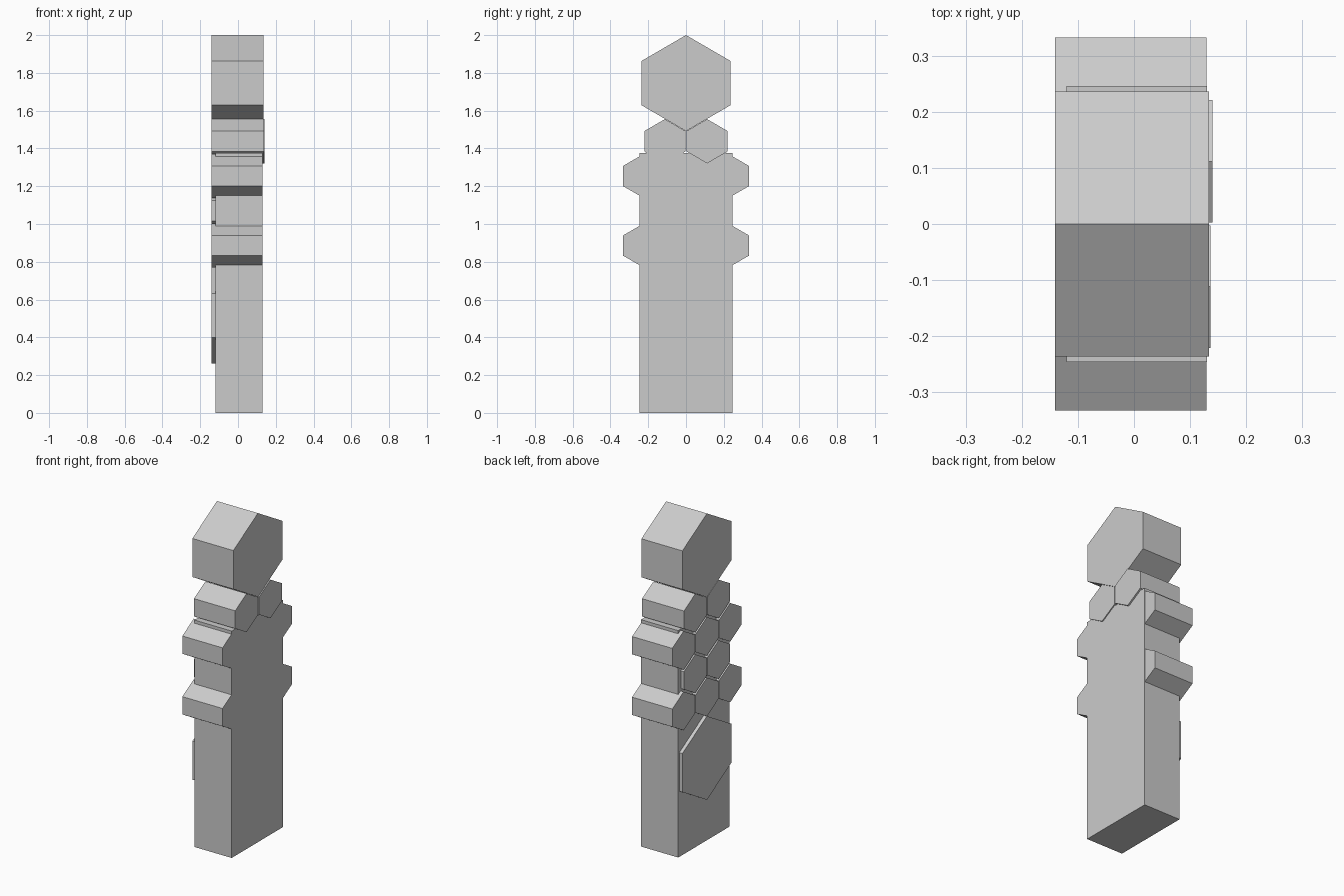
import bpy, bmesh

if "Cube" in bpy.data.objects:
    bpy.data.objects.remove(bpy.data.objects["Cube"])


def prism(name, outline, x0, x1):
    """Extrude a (y, z) outline along x."""
    bm = bmesh.new()
    face = bm.faces.new([bm.verts.new((x0, y, z)) for y, z in outline])
    new = bmesh.ops.extrude_face_region(bm, geom=[face])["geom"]
    verts = [v for v in new if isinstance(v, bmesh.types.BMVert)]
    bmesh.ops.translate(bm, verts=verts, vec=(x1 - x0, 0, 0))
    bmesh.ops.recalc_face_normals(bm, faces=bm.faces)
    mesh = bpy.data.meshes.new(name)
    bm.to_mesh(mesh)
    bm.free()
    obj = bpy.data.objects.new(name, mesh)
    bpy.context.collection.objects.link(obj)
    return obj


def hexagon(y, z, half_w, half_h, half_side):
    """Pointed-top hexagon outline."""
    return [(y, z + half_h), (y + half_w, z + half_side), (y + half_w, z - half_side),
            (y, z - half_h), (y - half_w, z - half_side), (y - half_w, z + half_side)]


BACK = -0.141

# Rectangular pillar
prism("pillar", [(-0.246, 0), (0.246, 0), (0.246, 1.377), (-0.246, 1.377)], -0.12, 0.13)

# Large hexagons: head on top, panel low on the back
prism("head", hexagon(0, 1.746, 0.236, 0.254, 0.117), BACK, 0.134)
prism("back_panel", hexagon(0, 0.516, 0.236, 0.254, 0.117), BACK, 0.10)

# Honeycomb of small hexagons in staggered rows
STEP = 0.2235
for row in range(4):
    z = 1.438 - row * 0.184
    columns = (-0.5, 0.5) if row % 2 == 0 else (-1, 0, 1)
    for col in columns:
        # Top row stands proud of the pillar front, outer cells end just inside it
        if row == 0:
            front = 0.140 if col > 0 else 0.136
        else:
            front = 0.129 if abs(col) == 1 else 0.10
        prism("honeycomb_cell", hexagon(col * STEP, z, 0.109, 0.117, 0.054), BACK, front)
